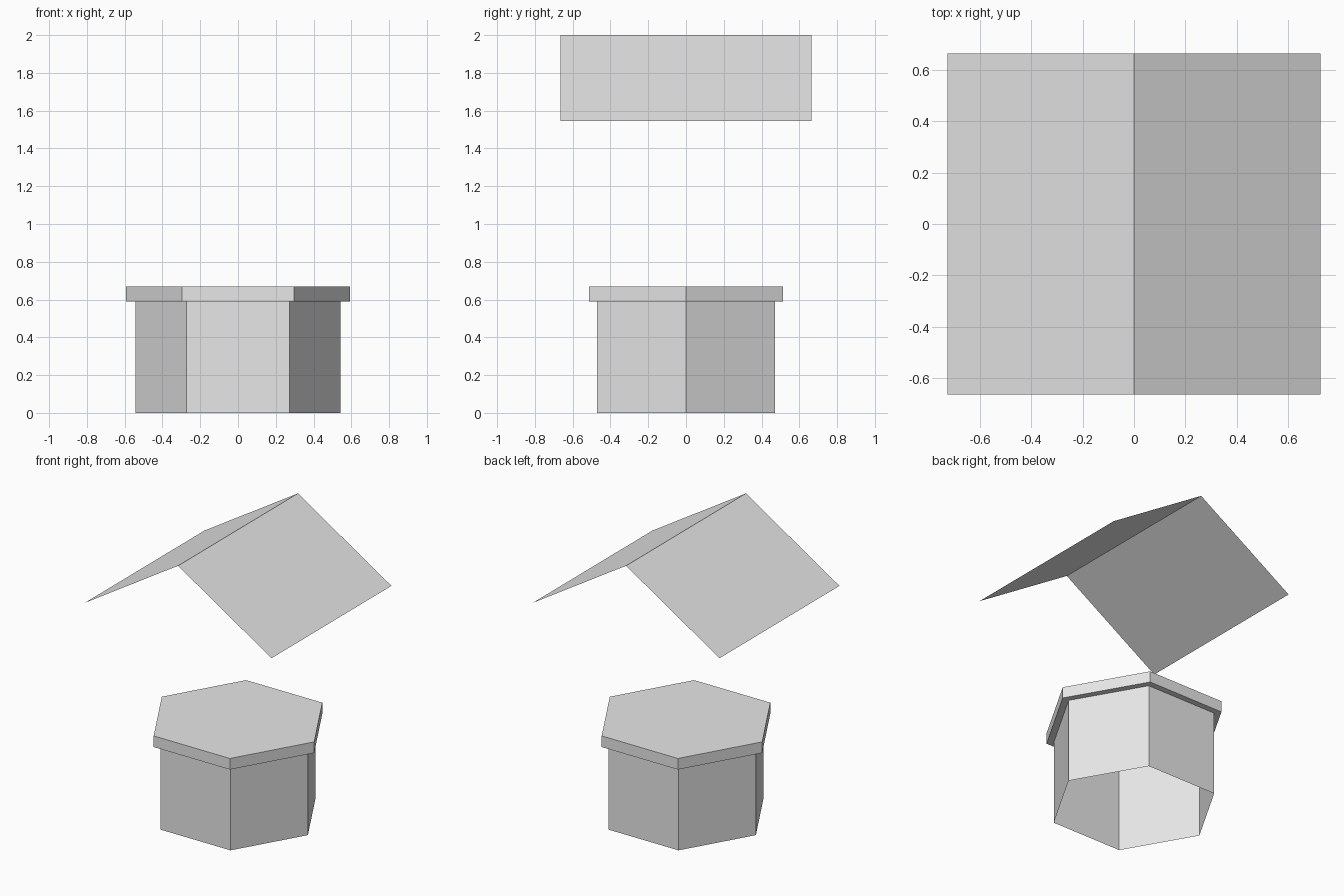
import bpy
import math

if "Cube" in bpy.data.objects:
    bpy.data.objects.remove(bpy.data.objects["Cube"])

grey = bpy.data.materials.new("light grey")
grey.diffuse_color = (0.8, 0.8, 0.8, 1)
grey.use_nodes = True
grey.node_tree.nodes["Principled BSDF"].inputs["Base Color"].default_value = grey.diffuse_color


def add_mesh(name, verts, faces):
    mesh = bpy.data.meshes.new(name)
    mesh.from_pydata(verts, [], faces)
    mesh.materials.append(grey)
    obj = bpy.data.objects.new(name, mesh)
    bpy.context.collection.objects.link(obj)
    return obj


def hex_shell(name, rings, cap_top=False):
    """Join stacked hexagon rings given as (radius, z), bottom to top."""
    verts = [(r * math.cos(i * math.pi / 3), r * math.sin(i * math.pi / 3), z)
             for r, z in rings for i in range(6)]
    faces = [(k * 6 + i, k * 6 + (i + 1) % 6, k * 6 + 6 + (i + 1) % 6, k * 6 + 6 + i)
             for k in range(len(rings) - 1) for i in range(6)]
    if cap_top:
        faces.append([len(verts) - 6 + i for i in range(6)])
    return add_mesh(name, verts, faces)


# Hexagonal wall, a thin sheet open at the bottom
hex_shell("base_wall", [(0.543, 0), (0.543, 0.59)])

# Overhanging lid: underside rim, edge band and flat top
hex_shell("lid", [(0.543, 0.59), (0.592, 0.59), (0.592, 0.668)], cap_top=True)

# Floating gable roof, two thin sheets meeting at the ridge
W, D, EAVE, RIDGE = 0.726, 0.665, 1.545, 2.0
profile = [(-W, EAVE), (0, RIDGE), (W, EAVE)]
add_mesh("roof", [(x, y, z) for y in (-D, D) for x, z in profile],
         [(0, 1, 4, 3), (1, 2, 5, 4)])
